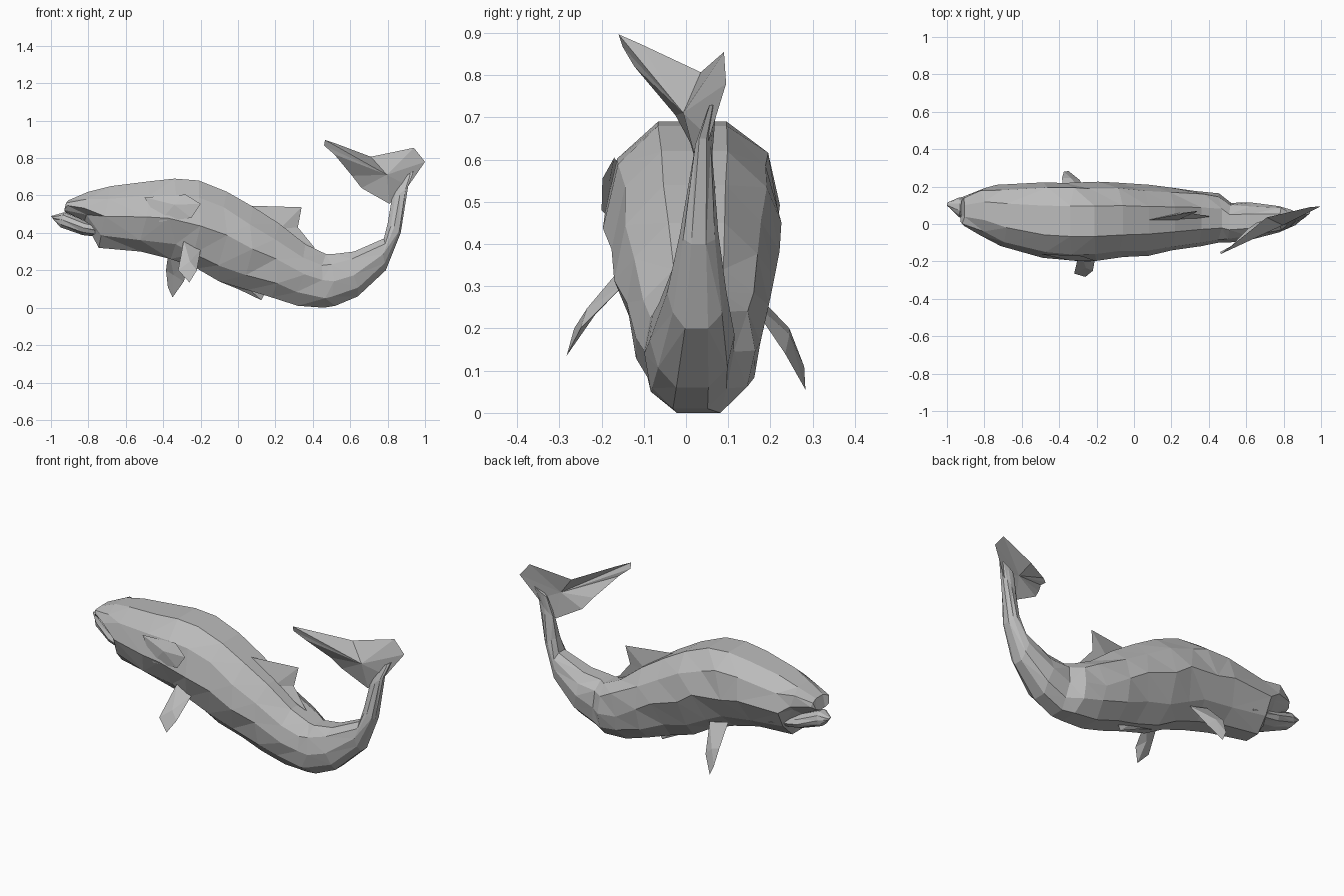
import bpy, bmesh, math, random
from mathutils import Vector

random.seed(11)
SIDES = 10

if "Cube" in bpy.data.objects:
    bpy.data.objects.remove(bpy.data.objects["Cube"], do_unlink=True)

grey = bpy.data.materials.new("stone grey")
grey.use_nodes = True
grey.diffuse_color = (0.5, 0.5, 0.5, 1)
grey.node_tree.nodes["Principled BSDF"].inputs["Base Color"].default_value = (0.5, 0.5, 0.5, 1)


def finish(name, bm):
    """Triangulate the mesh and place it in the scene with flat faces."""
    bmesh.ops.recalc_face_normals(bm, faces=bm.faces)
    bmesh.ops.triangulate(bm, faces=bm.faces, quad_method="SHORT_EDGE")
    mesh = bpy.data.meshes.new(name)
    bm.to_mesh(mesh)
    bm.free()
    mesh.materials.append(grey)
    obj = bpy.data.objects.new(name, mesh)
    bpy.context.scene.collection.objects.link(obj)
    return obj


def loft(name, stations, jitter=0.0, pinch=0.0):
    """Skin flat-topped rings: top x, top z, bottom x, bottom z, middle y, half width."""
    bm = bmesh.new()
    rings = []
    for tx, tz, bx, bz, y, half in stations:
        top, bottom = Vector((tx, y, tz)), Vector((bx, y, bz))
        middle, up = (top + bottom) / 2, (top - bottom) / 2
        ring = []
        for i in range(SIDES):
            angle = math.tau * (i + 0.5) / SIDES
            c = math.cos(angle) / math.cos(math.pi / SIDES)
            s = math.sin(angle)
            side = math.copysign(abs(s) ** 0.8, s) * half
            if tx < 0.1:
                side *= 1 - pinch * max(0, -c)
            point = middle + up * c + Vector((0, side, 0))
            if abs(c) < 0.9:
                # slim rings wobble less than broad ones
                wobble = jitter * min(1, half / 0.15)
                along, across = random.uniform(-2, 2), random.uniform(-1, 1)
                point += Vector((along, across / 2, across)) * wobble
            ring.append(bm.verts.new(point))
        rings.append(ring)
    for a, b in zip(rings, rings[1:]):
        for i in range(SIDES):
            j = (i + 1) % SIDES
            bm.faces.new((a[i], a[j], b[j], b[i]))
    bm.faces.new(rings[0])
    bm.faces.new(reversed(rings[-1]))
    return finish(name, bm)


def fin(name, centre, outline, thickness):
    """Sharp-edged blade: an outline fanned to a raised centre on both sides."""
    bm = bmesh.new()
    centre = Vector(centre)
    points = [Vector(p) for p in outline]
    normal = Vector()
    for p, q in zip(points, points[1:] + points[:1]):
        normal += (p - centre).cross(q - centre)
    normal.normalize()
    rim = [bm.verts.new(p) for p in points]
    for sign in (-1, 1):
        peak = bm.verts.new(centre + normal * thickness / 2 * sign)
        for p, q in zip(rim, rim[1:] + rim[:1]):
            bm.faces.new((p, q, peak))
    return finish(name, bm)


# Body from snout, over the back, down and up the curled tail stalk
loft("body", [
    (-.905, .575, -.925, .51, .07, .08),
    (-.80, .62, -.82, .465, .07, .125),
    (-.68, .65, -.745, .32, .045, .165),
    (-.48, .675, -.52, .30, .02, .2),
    (-.34, .69, -.36, .26, .015, .208),
    (-.21, .68, -.22, .21, .015, .208),
    (-.06, .62, -.10, .14, .02, .2),
    (.08, .54, .05, .095, .02, .188),
    (.22, .45, .18, .055, .025, .17),
    (.36, .34, .32, .01, .03, .15),
    (.47, .287, .46, .0, .03, .132),
    (.51, .287, .52, .01, .01, .105),
    (.62, .30, .64, .06, .015, .097),
    (.78, .37, .79, .20, .025, .07),
    (.80, .45, .87, .40, .03, .045),
    (.82, .57, .91, .65, .04, .022),
    (.85, .68, .94, .73, .06, .01),
], jitter=0.012, pinch=0.3)

# Lower jaw, slightly open
loft("lower_jaw", [
    (-1.0, .49, -.985, .47, .105, .012),
    (-.93, .51, -.95, .43, .09, .05),
    (-.82, .465, -.83, .388, .075, .09),
    (-.64, .42, -.66, .37, .055, .115),
])

# Tail fluke
fin("tail_fluke", (.79, .01, .71), [
    (.46, -.15, .867), (.465, -.16, .897), (.53, -.11, .875), (.71, .035, .807),
    (.94, .09, .855), (1.0, .095, .78), (.91, .055, .65), (.81, .035, .555),
    (.66, .01, .64), (.61, -.025, .705), (.515, -.122, .82),
], 0.035)

# Back fin
fin("dorsal_fin", (.22, .035, .42), [
    (.03, .02, .5), (.07, .02, .545), (.34, .07, .537), (.32, .055, .43),
    (.41, .04, .32), (.25, .03, .3), (.08, .02, .38),
], 0.04)

# Belly fin
fin("belly_fin", (.07, .03, .09), [
    (-.1, .02, .14), (.0, .03, .1), (.125, .04, .04), (.155, .04, .1), (.08, .03, .16),
], 0.03)

# Side fins, posed differently on each side
fin("right_side_fin", (-.26, -.225, .24), [
    (-.29, -.14, .36), (-.32, -.265, .2), (-.26, -.283, .135),
    (-.22, -.25, .2), (-.2, -.14, .31),
], 0.025)
fin("left_side_fin", (-.34, .235, .18), [
    (-.37, .14, .31), (-.385, .245, .2), (-.375, .28, .11), (-.35, .283, .055),
    (-.29, .235, .14), (-.25, .14, .28),
], 0.025)

# Gill cover lying close along the right cheek
fin("right_gill_cover", (-.34, -.188, .55), [
    (-.5, -.16, .59), (-.28, -.17, .605), (-.2, -.198, .555),
    (-.25, -.2, .48), (-.42, -.18, .46),
], 0.015)
